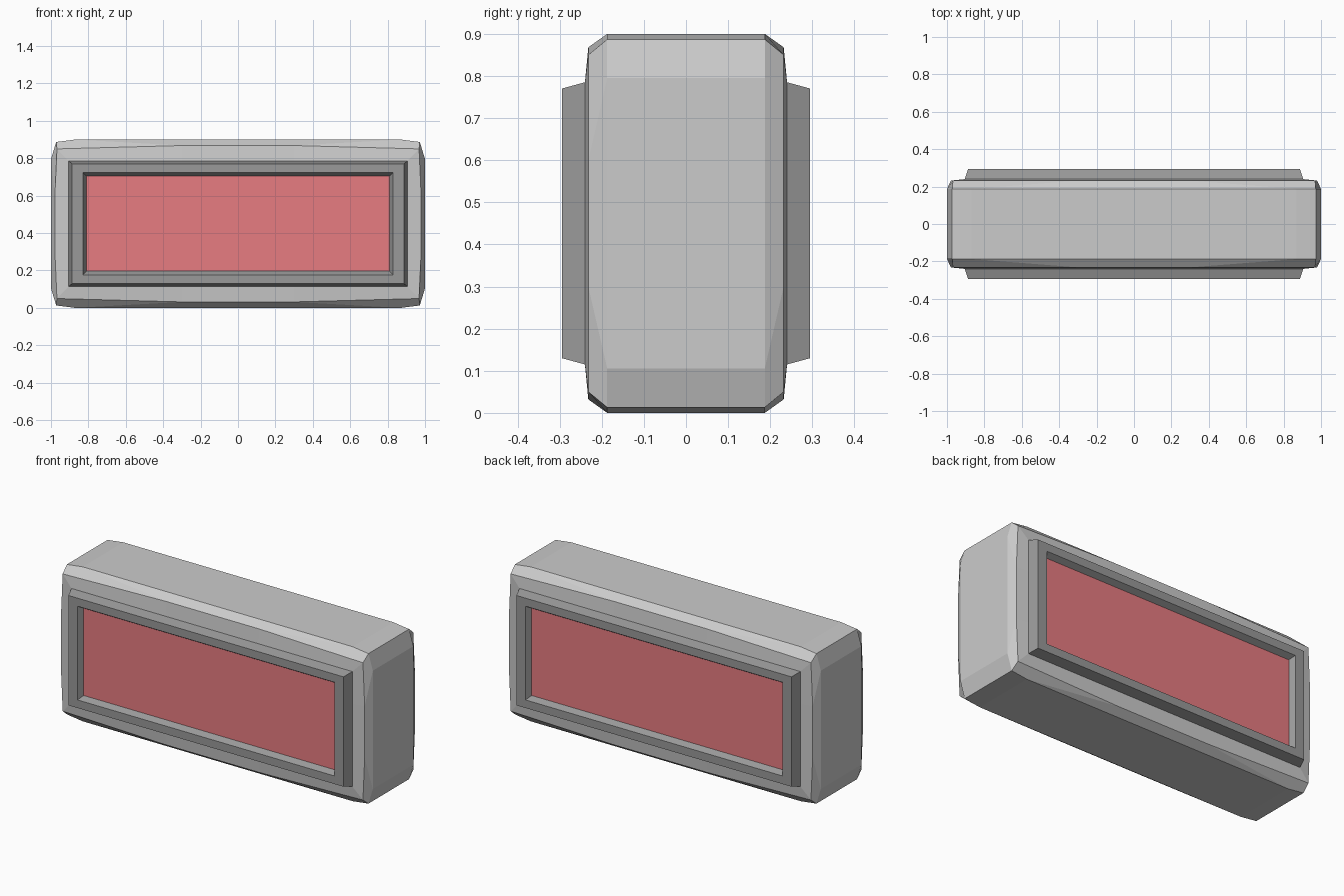
import bpy, bmesh

if "Cube" in bpy.data.objects:
    bpy.data.objects.remove(bpy.data.objects["Cube"])

MID = 0.45  # mid height


def symmetric_ring(quarter, y):
    """Closed ring of points from one quadrant (x, z from middle), listed top to side."""
    q = list(quarter)
    pts = q + [(x, -z) for x, z in reversed(q)]
    pts += [(-x, -z) for x, z in q] + [(-x, z) for x, z in reversed(q)]
    return [(x, y, z + MID) for x, z in pts]


def loft(name, rings, cap_start=False, cap_end=False, color=None, mirror=False):
    bm = bmesh.new()
    loops = [[bm.verts.new(p) for p in ring] for ring in rings]
    n = len(loops[0])
    for a, b in zip(loops, loops[1:]):
        for i in range(n):
            j = (i + 1) % n
            bm.faces.new((a[i], a[j], b[j], b[i]))
    if cap_start:
        bm.faces.new(loops[0])
    if cap_end:
        bm.faces.new(loops[-1][::-1])
    bmesh.ops.recalc_face_normals(bm, faces=bm.faces)
    mesh = bpy.data.meshes.new(name)
    bm.to_mesh(mesh)
    bm.free()
    obj = bpy.data.objects.new(name, mesh)
    bpy.context.collection.objects.link(obj)
    if color:
        mat = bpy.data.materials.new(name + "_color")
        mat.diffuse_color = (*color, 1)
        mat.use_nodes = True
        mat.node_tree.nodes["Principled BSDF"].inputs["Base Color"].default_value = mat.diffuse_color
        mesh.materials.append(mat)
    if mirror:
        mod = obj.modifiers.new("Mirror", 'MIRROR')
        mod.use_axis = (False, True, False)
    return obj


# Body: chamfered, slightly swollen block
face = [(0.30, 0.335), (0.905, 0.335), (0.905, 0.15)]
shoulder = [(0.30, 0.418), (0.968, 0.40), (0.979, 0.15)]
outline = [(0.87, 0.45), (0.972, 0.437), (1.0, 0.345)]
profile = [(face, 0.24), (shoulder, 0.232), (outline, 0.187)]
rings = [symmetric_ring(q, -y) for q, y in profile]
rings += [symmetric_ring(q, y) for q, y in reversed(profile)]
loft("body", rings, True, True)

# Raised frame with tapered outer wall and recessed opening, front and back
steps = [(0.905, 0.335, -0.225), (0.905, 0.335, -0.24), (0.887, 0.32, -0.295),
         (0.828, 0.273, -0.295), (0.81, 0.254, -0.264), (0.81, 0.254, -0.225)]
steps.append(steps[0])
frame_rings = [symmetric_ring([(x, z)], y) for x, z, y in steps]
frame = loft("frame", frame_rings, color=(0.32, 0.32, 0.32), mirror=True)
bm = bmesh.new()
bm.from_mesh(frame.data)
bmesh.ops.remove_doubles(bm, verts=bm.verts, dist=1e-5)
bmesh.ops.recalc_face_normals(bm, faces=bm.faces)
bm.to_mesh(frame.data)
bm.free()

# Coloured lens panel inside each frame
loft("lens", [symmetric_ring([(0.81, 0.254)], y) for y in (-0.264, -0.23)],
     True, True, color=(0.8, 0.2, 0.22), mirror=True)
